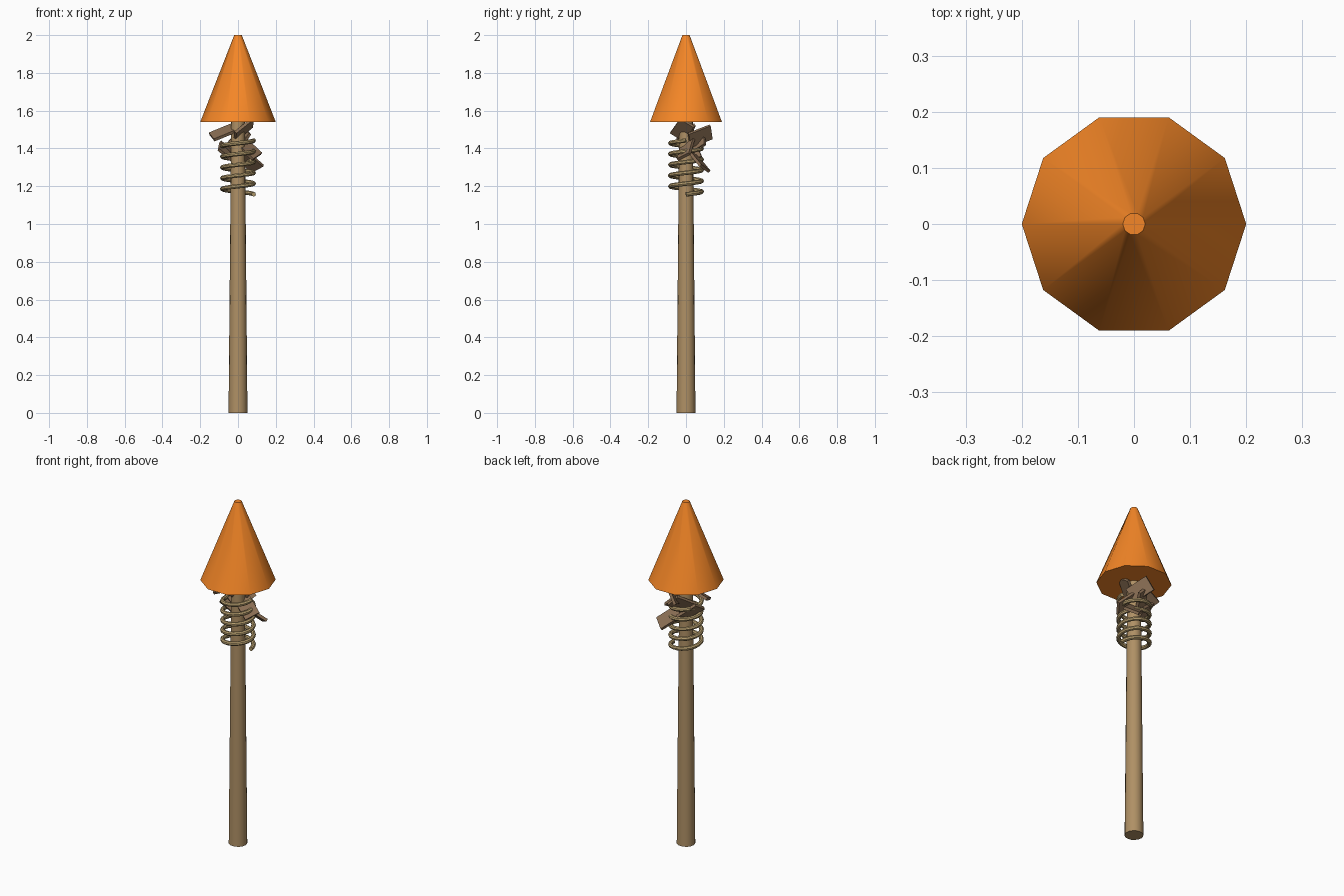
import bpy
from math import pi, cos, sin, radians

if "Cube" in bpy.data.objects:
    bpy.data.objects.remove(bpy.data.objects["Cube"])


def paint(obj, name, rgb):
    mat = bpy.data.materials.get(name) or bpy.data.materials.new(name)
    mat.diffuse_color = (*rgb, 1)
    mat.use_nodes = True
    mat.node_tree.nodes["Principled BSDF"].inputs["Base Color"].default_value = mat.diffuse_color
    obj.data.materials.append(mat)


def cone(name, sides, r1, r2, z1, z2, rot=0):
    bpy.ops.mesh.primitive_cone_add(vertices=sides, radius1=r1, radius2=r2,
                                    depth=z2 - z1, location=(0, 0, (z1 + z2) / 2),
                                    rotation=(0, 0, rot))
    obj = bpy.context.object
    obj.name = name
    return obj


# Tapered handle
handle = cone("handle", 16, 0.05, 0.036, 0, 1.56)
bpy.ops.object.shade_smooth_by_angle(angle=radians(40))
paint(handle, "handle_wood", (0.43, 0.28, 0.13))

# Ten-sided flame, a corner on the +x axis, closed underneath
flame = cone("flame", 10, 0.2, 0.02, 1.54, 2.0, pi / 2)
bpy.ops.object.shade_smooth_by_angle(angle=radians(40))
paint(flame, "flame_orange", (0.91, 0.24, 0.02))

# Rope coil wound around the head of the handle
TURNS, STEPS, PITCH = 5, 20, 0.057
curve = bpy.data.curves.new("rope_coil", 'CURVE')
curve.dimensions = '3D'
curve.bevel_depth = 0.012
curve.bevel_resolution = 2
curve.use_fill_caps = True
spline = curve.splines.new('POLY')
spline.points.add(TURNS * STEPS)
for i, p in enumerate(spline.points):
    a = 2 * pi * i / STEPS
    p.co = (0.083 * cos(a), 0.083 * sin(a), 1.157 + PITCH * i / STEPS, 1)
rope = bpy.data.objects.new("rope_coil", curve)
bpy.context.collection.objects.link(rope)
bpy.ops.object.select_all(action='DESELECT')
rope.select_set(True)
bpy.context.view_layer.objects.active = rope
bpy.ops.object.convert(target='MESH')
rope = bpy.context.object
bpy.ops.object.shade_smooth_by_angle(angle=radians(40))
paint(rope, "rope_tan", (0.48, 0.35, 0.16))

# Loose kindling boards wedged under the flame: position, tilt in degrees
BOARDS = [
    ((-0.08, 0.00, 1.485), (25, -22, 10)),
    ((0.02, 0.075, 1.465), (62, 20, -70)),
    ((0.06, 0.07, 1.33), (-28, 35, 35)),
    ((-0.05, 0.03, 1.375), (40, 38, 20)),
    ((0.055, 0.00, 1.40), (30, 42, -15)),
    ((0.03, -0.02, 1.50), (-40, -35, 30)),
    ((-0.01, 0.05, 1.42), (55, -30, 60)),
]
for n, (loc, rot) in enumerate(BOARDS):
    bpy.ops.mesh.primitive_cube_add(size=1, location=loc,
                                    rotation=[radians(r) for r in rot])
    board = bpy.context.object
    board.name = f"kindling_board_{n + 1}"
    board.scale = (0.13, 0.085, 0.016)
    paint(board, "kindling_wood", (0.26, 0.16, 0.09))
